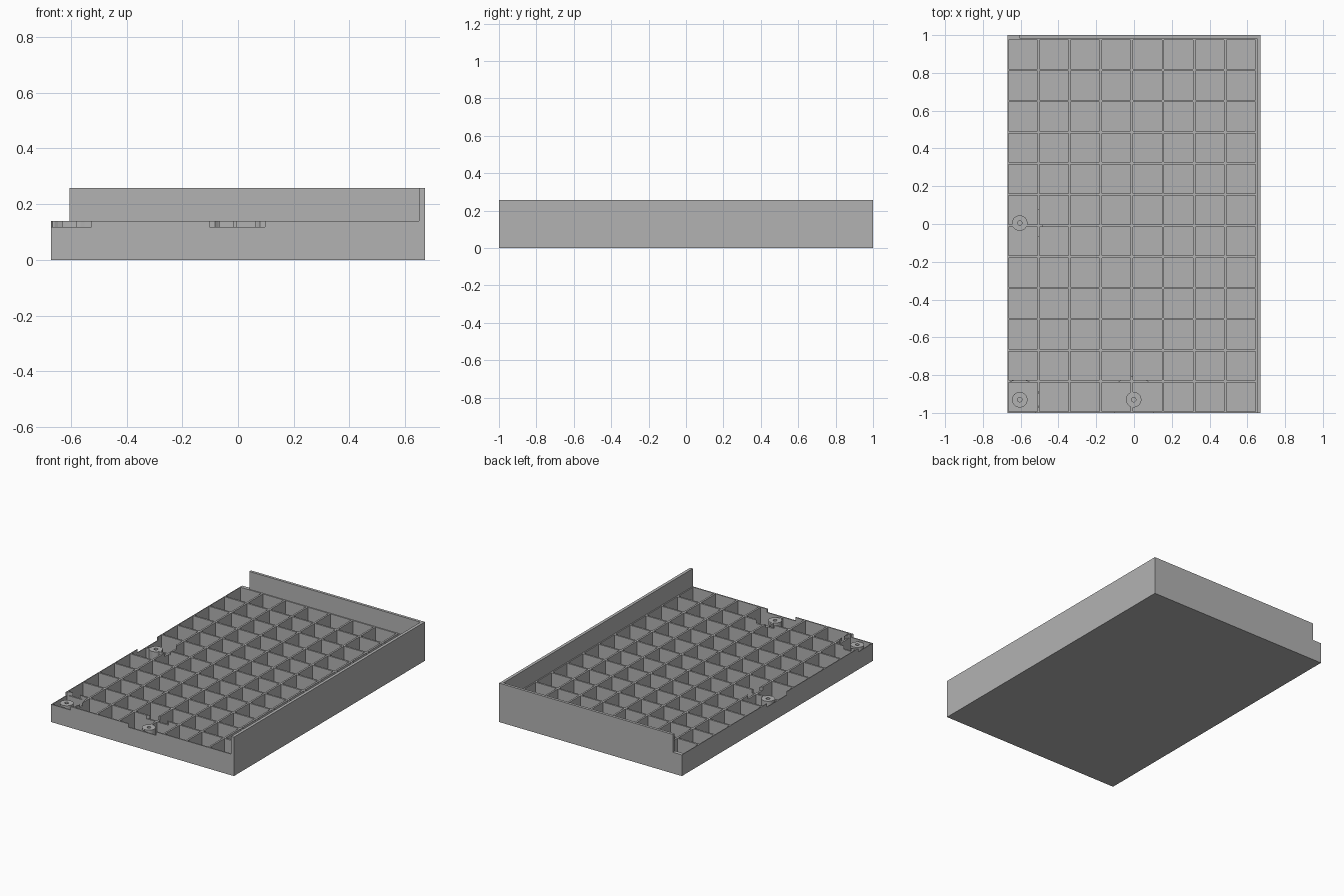
import bpy
import bmesh
from mathutils import Matrix, Vector

cube = bpy.data.objects.get("Cube")
if cube:
    bpy.data.objects.remove(cube, do_unlink=True)

HALF_X, HALF_Y = 0.67, 1.0
BODY_TOP, WALL_TOP, SEAT_TOP, FLOOR = 0.14, 0.258, 0.117, 0.012
PITCH, RIB = 0.1649, 0.012
COLUMNS, ROWS = 8, 12
GRID_X, GRID_Y = -0.671, -0.998

grey = bpy.data.materials.new("plain grey")
grey.use_nodes = True
grey.diffuse_color = (0.45, 0.45, 0.45, 1)
grey.node_tree.nodes["Principled BSDF"].inputs["Base Color"].default_value = (0.45, 0.45, 0.45, 1)


def add_box(bm, low, high):
    low, high = Vector(low), Vector(high)
    matrix = Matrix.Translation((low + high) / 2) @ Matrix.Diagonal((*(high - low), 1))
    bmesh.ops.create_cube(bm, size=1, matrix=matrix)


def add_cylinder(bm, x, y, radius, bottom, top, sides=32):
    bmesh.ops.create_cone(bm, cap_ends=True, segments=sides, radius1=radius, radius2=radius,
                          depth=top - bottom, matrix=Matrix.Translation((x, y, (bottom + top) / 2)))


def make_object(name, bm):
    mesh = bpy.data.meshes.new(name)
    bm.to_mesh(mesh)
    bm.free()
    mesh.materials.append(grey)
    obj = bpy.data.objects.new(name, mesh)
    bpy.context.collection.objects.link(obj)
    return obj


def combine(target, tool, operation):
    mod = target.modifiers.new(tool.name, "BOOLEAN")
    mod.operation, mod.solver, mod.object = operation, "EXACT", tool
    bpy.context.view_layer.objects.active = target
    bpy.ops.object.modifier_apply(modifier=mod.name)
    bpy.data.objects.remove(tool, do_unlink=True)


# Low tray body
bm = bmesh.new()
add_box(bm, (-HALF_X, -HALF_Y, 0), (HALF_X, HALF_Y, BODY_TOP))
tray = make_object("ribbed_tray", bm)

# Square pockets that leave a grid of thin ribs
bm = bmesh.new()
for i in range(COLUMNS):
    for j in range(ROWS):
        x, y = GRID_X + i * PITCH, GRID_Y + j * PITCH
        add_box(bm, (x + RIB / 2, y + RIB / 2, FLOOR),
                (x + PITCH - RIB / 2, y + PITCH - RIB / 2, WALL_TOP))
combine(tray, make_object("pocket_cutter", bm), "DIFFERENCE")

# Screw posts, each with a round clearance notch and a hole: x, y, notch radius
posts = [(-0.605, -0.93, 0.106), (-0.002, -0.93, 0.122), (-0.605, 0.005, 0.122)]
solid, notch, hole = bmesh.new(), bmesh.new(), bmesh.new()
for x, y, radius in posts:
    add_cylinder(solid, x, y, 0.041, FLOOR / 2, SEAT_TOP + 0.01)
    add_cylinder(notch, x, y, radius, SEAT_TOP, WALL_TOP)
    add_cylinder(hole, x, y, 0.012, FLOOR, WALL_TOP, 20)
combine(tray, make_object("screw_posts", solid), "UNION")
combine(tray, make_object("notch_cutter", notch), "DIFFERENCE")
combine(tray, make_object("hole_cutter", hole), "DIFFERENCE")

# Tall walls along the right side and the back
bm = bmesh.new()
add_box(bm, (0.65, -HALF_Y, BODY_TOP - 0.02), (HALF_X, HALF_Y, WALL_TOP))
walls = make_object("tall_walls", bm)
bm = bmesh.new()
add_box(bm, (-0.605, 0.982, BODY_TOP - 0.02), (HALF_X, HALF_Y, WALL_TOP))
combine(walls, make_object("back_wall", bm), "UNION")
combine(tray, walls, "UNION")
